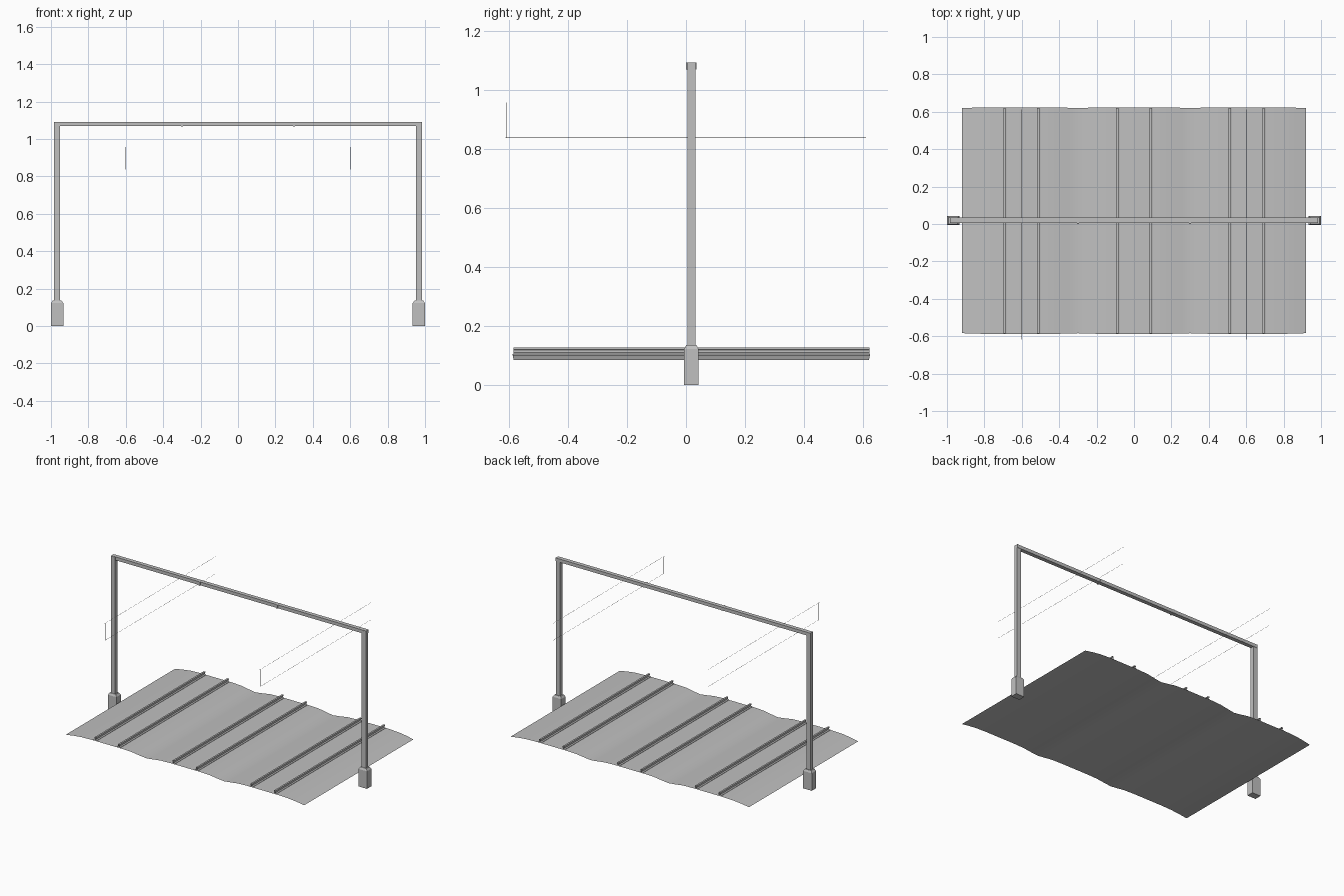
import bpy, bmesh, math
from mathutils import Vector

if "Cube" in bpy.data.objects:
    bpy.data.objects.remove(bpy.data.objects["Cube"])

CY = 0.018  # y centre of the gantry and track bed

mat = bpy.data.materials.new("light_grey")
mat.diffuse_color = (0.53, 0.53, 0.53, 1)
mat.use_nodes = True
mat.node_tree.nodes["Principled BSDF"].inputs["Base Color"].default_value = mat.diffuse_color


def finish(name, bm):
    me = bpy.data.meshes.new(name)
    bm.to_mesh(me)
    bm.free()
    me.materials.append(mat)
    ob = bpy.data.objects.new(name, me)
    bpy.context.collection.objects.link(ob)
    return ob


def box(name, x0, x1, y0, y1, z0, z1):
    bm = bmesh.new()
    bmesh.ops.create_cube(bm, size=1)
    for v in bm.verts:
        v.co = Vector(((x0 + x1) / 2 + v.co.x * (x1 - x0),
                       (y0 + y1) / 2 + v.co.y * (y1 - y0),
                       (z0 + z1) / 2 + v.co.z * (z1 - z0)))
    return finish(name, bm)


def strip(name, profile, half, lean=0.0, closed=False):
    """Open-ended sheet: an x/z profile swept along y; low points end earlier."""
    bm = bmesh.new()
    top = max(z for _, z in profile)
    rows = []
    for x, z in profile:
        h = half - lean * (top - z)
        rows.append([bm.verts.new((x, CY + s * h, z)) for s in (-1, 1)])
    pairs = list(zip(rows, rows[1:]))
    if closed:
        pairs.append((rows[-1], rows[0]))
    for a, b in pairs:
        bm.faces.new((a[0], b[0], b[1], a[1]))
    return finish(name, bm)


def wire(name, p, q, r=0.0008):
    bm = bmesh.new()
    p, q = Vector(p), Vector(q)
    bmesh.ops.create_cone(bm, segments=4, radius1=r, radius2=r,
                          depth=(q - p).length, cap_ends=False)
    rot = (q - p).to_track_quat('Z', 'Y')
    for v in bm.verts:
        v.co = rot @ v.co + (p + q) / 2
    return finish(name, bm)


# gravel bed: three low mounds with dips between the tracks
half_bed = [(0.0, 0.105), (0.12, 0.105), (0.19, 0.102), (0.25, 0.093),
            (0.30, 0.087), (0.35, 0.093), (0.41, 0.102), (0.48, 0.105),
            (0.72, 0.105), (0.80, 0.102), (0.86, 0.095), (0.92, 0.085)]
bed = [(-x, z) for x, z in reversed(half_bed[1:])] + half_bed
strip("gravel_bed", bed, 0.606, lean=0.22)
bed_ob = bpy.data.objects["gravel_bed"]
for p in bed_ob.data.polygons:
    p.use_smooth = True

# rails: foot, web and head as an open-ended tube
rail_half = [(0.012, 0.1055), (0.012, 0.108), (0.003, 0.111),
             (0.003, 0.118), (0.006, 0.120), (0.006, 0.127)]
for i, rx in enumerate((-0.693, -0.512, -0.09, 0.09, 0.512, 0.693)):
    prof = ([(rx - x, z) for x, z in rail_half]
            + [(rx + x, z) for x, z in reversed(rail_half)])
    strip(f"rail_{i + 1}", prof, 0.603, closed=True)

# gantry: footings with chamfered tops, posts and cross beam
for s, side in ((-1, "left"), (1, "right")):
    c = s * 0.967
    foot = box(f"{side}_footing", c - 0.033, c + 0.033,
               CY - 0.024, CY + 0.024, 0, 0.122)
    bm = bmesh.new()
    bm.from_mesh(foot.data)
    bm.faces.ensure_lookup_table()
    top = [f for f in bm.faces if f.calc_center_median().z > 0.12]
    up = bmesh.ops.extrude_face_region(bm, geom=top)["geom"]
    bmesh.ops.delete(bm, geom=top, context='FACES_ONLY')
    for v in up:
        if isinstance(v, bmesh.types.BMVert):
            v.co = Vector((c + (v.co.x - c) * 0.72,
                           CY + (v.co.y - CY) * 0.72, 0.136))
    bm.to_mesh(foot.data)
    bm.free()
    box(f"{side}_post", c - 0.016, c + 0.016, CY - 0.0135, CY + 0.0135,
        0.13, 1.09)
    # beam joint plates
    box(f"{side}_beam_joint", s * 0.3 - 0.005, s * 0.3 + 0.005,
        CY - 0.018, CY + 0.018, 1.068, 1.092)
box("cross_beam", -0.983, 0.983, CY - 0.012, CY + 0.016, 1.069, 1.092)

# overhead wires above the outer tracks
for s, side in ((-1, "left"), (1, "right")):
    x = s * 0.6
    wire(f"{side}_upper_wire", (x, -0.618, 0.957), (x, 0.613, 0.957))
    wire(f"{side}_contact_wire", (x, -0.612, 0.838), (x, 0.609, 0.838))
    wire(f"{side}_dropper", (x, -0.607, 0.838), (x, -0.607, 0.957))
